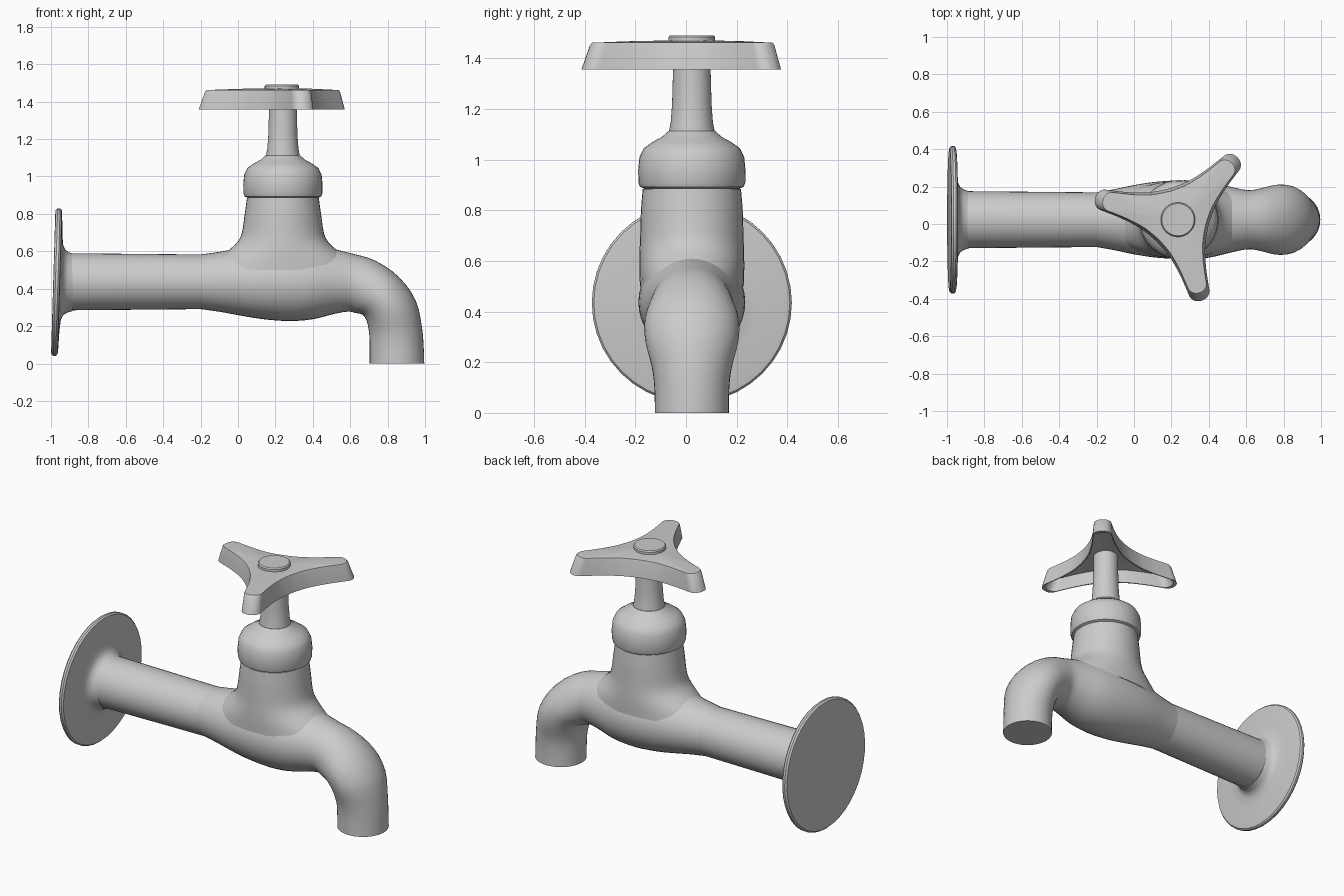
import bpy, bmesh, math
from mathutils import Vector, Matrix

if "Cube" in bpy.data.objects:
    bpy.data.objects.remove(bpy.data.objects["Cube"])

GREY = (0.6, 0.6, 0.6, 1)
metal = bpy.data.materials.new("grey metal")
metal.use_nodes = True
metal.diffuse_color = GREY
metal.node_tree.nodes["Principled BSDF"].inputs["Base Color"].default_value = GREY

SEG = 40
Y = 0.023            # centre line of the tap
AXIS = 0.24          # x of the valve stem
PIPE_Z = 0.437


def loft(name, rings, angle=35):
    """Skin a list of closed rings and cap both ends."""
    bm = bmesh.new()
    rows = [[bm.verts.new(p) for p in ring] for ring in rings]
    n = len(rows[0])
    for a, b in zip(rows, rows[1:]):
        for i in range(n):
            j = (i + 1) % n
            bm.faces.new((a[i], a[j], b[j], b[i]))
    bm.faces.new(rows[0])
    bm.faces.new(rows[-1])
    bmesh.ops.recalc_face_normals(bm, faces=bm.faces)
    mesh = bpy.data.meshes.new(name)
    bm.to_mesh(mesh)
    bm.free()
    mesh.materials.append(metal)
    mesh.shade_smooth()
    mesh.set_sharp_from_angle(angle=math.radians(angle))
    obj = bpy.data.objects.new(name, mesh)
    bpy.context.collection.objects.link(obj)
    return obj


def ellipse(centre, u, v, ru, rv):
    c, u, v = Vector(centre), Vector(u), Vector(v)
    turn = [2 * math.pi * i / SEG for i in range(SEG)]
    return [c + u * ru * math.cos(t) + v * rv * math.sin(t) for t in turn]


def smooth_path(pts, steps=3):
    """Catmull-Rom interpolation of tuples of any length."""
    out = []
    for i in range(len(pts) - 1):
        p0, p3 = pts[max(i - 1, 0)], pts[min(i + 2, len(pts) - 1)]
        for s in range(steps):
            t = s / steps
            out.append([b + t / 2 * (c - a + t * (2 * a - 5 * b + 4 * c - d + t * (3 * (b - c) + d - a)))
                        for a, b, c, d in zip(p0, pts[i], pts[i + 1], p3)])
    return out + [list(pts[-1])]


def upright(name, profile, cx=AXIS, angle=35):
    """Vertical loft of (z, x radius, y radius)."""
    return loft(name, [ellipse((cx, Y, z), (1, 0, 0), (0, 1, 0), rx, ry)
                       for z, rx, ry in profile], angle)


# Wall pipe
loft("wall_pipe", [ellipse((x, Y, PIPE_Z), (0, 1, 0), (0, 0, 1), r, r)
                   for x, r in ((-0.96, 0.153), (-0.19, 0.146))])

# Swollen body and bent spout: x, z, downward pitch, width radius, depth radius
stations = [(-0.2, PIPE_Z, 0, 0.146, 0.146), (-0.1, 0.437, 0, 0.164, 0.16),
            (0, 0.437, 0, 0.185, 0.178), (0.12, 0.437, 0, 0.203, 0.198),
            (0.27, 0.437, 0, 0.211, 0.21), (0.4, 0.437, 0, 0.203, 0.2),
            (0.52, 0.437, 2, 0.175, 0.172), (0.61, 0.43, 8, 0.158, 0.154),
            (0.68, 0.41, 22, 0.168, 0.15), (0.765, 0.36, 45, 0.187, 0.14),
            (0.82, 0.28, 68, 0.183, 0.142), (0.842, 0.18, 83, 0.158, 0.142),
            (0.848, 0.1, 88, 0.148, 0.144), (0.85, 0, 90, 0.146, 0.146)]
rings = []
for x, z, pitch, ry, rn in smooth_path(stations):
    a = math.radians(pitch)
    rings.append(ellipse((x, Y, z), (0, 1, 0), (math.sin(a), 0, math.cos(a)), ry, rn))
loft("body_and_spout", rings)

# Neck flaring into the body along the pipe
upright("neck", smooth_path([(0.5, 0.4, 0.205), (0.56, 0.345, 0.207), (0.605, 0.29, 0.207),
                             (0.65, 0.243, 0.206), (0.7, 0.219, 0.204),
                             (0.8, 0.204, 0.201), (0.885, 0.192, 0.194)]))

# Packing nut and stem
nut = [(0.87, 0.186), (0.887, 0.19), (0.893, 0.205), (0.91, 0.211), (0.96, 0.212),
       (1.01, 0.207), (1.045, 0.19), (1.07, 0.155), (1.09, 0.118), (1.113, 0.092)]
upright("packing_nut", [(z, r, r) for z, r in nut])
stem = [(1.1, 0.091), (1.113, 0.09), (1.15, 0.083), (1.22, 0.078), (1.36, 0.074), (1.45, 0.074)]
upright("stem", [(z, r, r) for z, r in stem], AXIS)

# Three-armed hollow handle
half = smooth_path([(0.084, 0.145), (0.14, 0.117), (0.2, 0.094), (0.29, 0.073), (0.38, 0.06),
                    (0.425, 0.053), (0.45, 0.03), (0.457, 0)])
arm = [(u, -v) for u, v in half] + [(u, v) for u, v in reversed(half[1:-1])]
outline = []
for degrees in (46, 166, 286):
    turn = Matrix.Rotation(math.radians(degrees), 3, 'Z')
    outline += [turn @ Vector((u, v, 0)) for u, v in arm]


def handle_ring(scale, z):
    return [Vector((AXIS - 0.005, Y + 0.006, z)) + p * scale for p in outline]


loft("handle", [handle_ring(s, z) for s, z in (
    (0.1, 1.445), (0.87, 1.435), (0.95, 1.357), (1, 1.357), (0.925, 1.452),
    (0.905, 1.462), (0.5, 1.469), (0.1, 1.471))], 40)
upright("handle_button", [(z, r, r) for z, r in (
    (1.45, 0.092), (1.484, 0.092), (1.491, 0.086))], AXIS - 0.005)

# Wall flange, leaning slightly
rim = [(-0.017, 0.375), (-0.015, 0.386), (-0.005, 0.395), (0.008, 0.395), (0.017, 0.387),
       (0.02, 0.37), (0.024, 0.26), (0.03, 0.2), (0.042, 0.175), (0.06, 0.162), (0.09, 0.152)]
flange = loft("wall_flange", [ellipse((x, 0, 0), (0, 1, 0), (0, 0, 1), r, r) for x, r in rim])
flange.location = (-0.971, Y, 0.435)
flange.rotation_euler.y = 0.03
